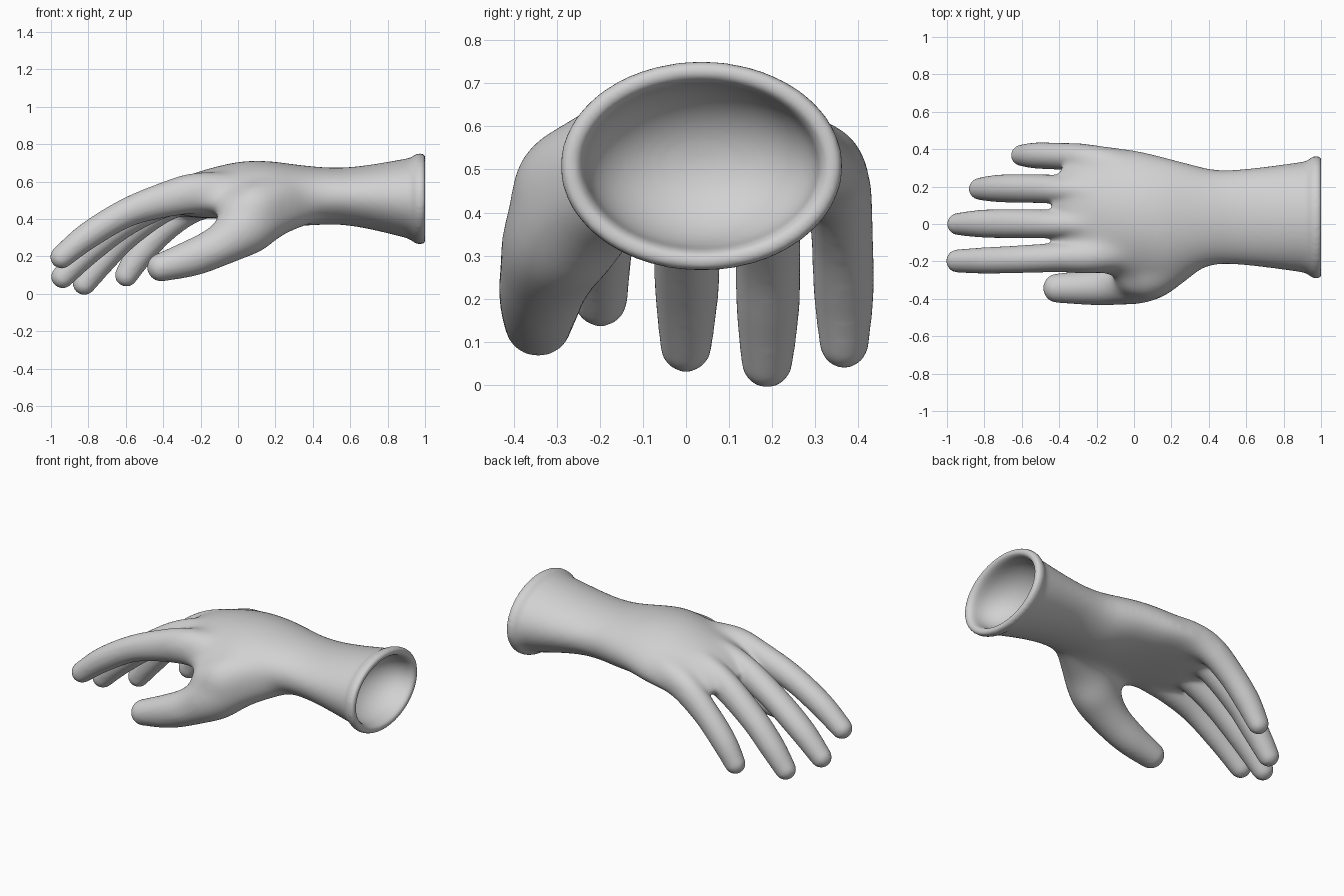
import bpy, bmesh, math
from mathutils import Vector

if "Cube" in bpy.data.objects:
    bpy.data.objects.remove(bpy.data.objects["Cube"])


def catmull(keys, steps):
    """Smooth rows of numbers through the key rows."""
    out = []
    n = len(keys)
    for i in range(n - 1):
        a, b, c, d = keys[max(i - 1, 0)], keys[i], keys[i + 1], keys[min(i + 2, n - 1)]
        for s in range(steps):
            t = s / steps
            out.append([0.5 * (2 * q + (r - p) * t + (2 * p - 5 * q + 4 * r - u) * t * t
                               + (3 * q - p - 3 * r + u) * t ** 3)
                        for p, q, r, u in zip(a, b, c, d)])
    return out + [list(keys[-1])]


def ramp(v, lo, hi):
    t = min(max((v - lo) / (hi - lo), 0), 1)
    return t * t * (3 - 2 * t)


def skin(bm, rings):
    """Bridge rings of points into a closed tube."""
    loops = [[bm.verts.new(p) for p in ring] for ring in rings]
    n = len(loops[0])
    for a, b in zip(loops, loops[1:]):
        for i in range(n):
            j = (i + 1) % n
            bm.faces.new((a[i], a[j], b[j], b[i]))
    bm.faces.new(loops[0][::-1])
    bm.faces.new(loops[-1])


def ellipse(c, side, up, rs, ru, n=48):
    return [c + side * rs * math.cos(2 * math.pi * i / n) + up * ru * math.sin(2 * math.pi * i / n)
            for i in range(n)]


def digit(bm, keys):
    """Tapered finger along keys of (x, y, z, half width, half height), with a round tip."""
    rows = catmull(keys, 6)
    rings = []
    for i, r in enumerate(rows):
        a, b = rows[max(i - 1, 0)], rows[min(i + 1, len(rows) - 1)]
        t = (Vector(b[:3]) - Vector(a[:3])).normalized()
        side = t.cross(Vector((0, 0, 1))).normalized()
        up = side.cross(t)
        rings.append(ellipse(Vector(r[:3]), side, up, r[3], r[4]))
    c, rs, ru = Vector(rows[-1][:3]), rows[-1][3], rows[-1][4]
    for k in range(1, 7):
        ang = k / 6 * math.radians(86)
        rings.append(ellipse(c + t * ru * math.sin(ang), side, up,
                             rs * math.cos(ang), ru * math.cos(ang)))
    skin(bm, rings)


def slab(bm, rows):
    """Upright elliptical sections of (x, y, z, half width, half height), arched over the palm."""
    rings = []
    for r in rows:
        ring = ellipse(Vector(r[:3]), Vector((0, 1, 0)), Vector((0, 0, 1)), r[3], r[4])
        arch = 0.45 * (1 - ramp(r[0], 0.0, 0.35))
        for p in ring:
            p.z -= arch * (p.y - 0.04) ** 2
        rings.append(ring)
    skin(bm, rings)


bm = bmesh.new()

# Palm, wrist and flared cuff, then rolled rim and hollow mouth
outer = catmull([
    (-0.44, 0.04, 0.480, 0.18, 0.035),
    (-0.34, 0.07, 0.513, 0.28, 0.085),
    (-0.20, 0.08, 0.533, 0.335, 0.125),
    (0.00, 0.045, 0.553, 0.355, 0.154),
    (0.15, 0.02, 0.548, 0.345, 0.164),
    (0.30, 0.03, 0.528, 0.295, 0.166),
    (0.42, 0.036, 0.524, 0.260, 0.157),
    (0.55, 0.037, 0.522, 0.254, 0.153),
    (0.70, 0.037, 0.518, 0.268, 0.171),
    (0.90, 0.037, 0.511, 0.295, 0.212)], 6)
rim = [(0.93, 0.304, 0.223), (0.945, 0.318, 0.236), (0.965, 0.328, 0.243), (0.985, 0.328, 0.243),
       (1.0, 0.319, 0.234), (1.004, 0.304, 0.219), (0.998, 0.288, 0.205), (0.98, 0.275, 0.195)]
bowl = [(0.965 - 0.2 * math.sin(a), 0.270 * math.cos(a), 0.190 * math.cos(a))
        for a in (math.radians(8 * k) for k in range(1, 12))]
slab(bm, outer + [(x, 0.036, 0.508, w, h) for x, w, h in rim + bowl])

# Index, middle, ring and little fingers
digit(bm, [(0.05, -0.13, 0.56, 0.09, 0.08), (-0.2, -0.167, 0.543, 0.098, 0.111),
           (-0.4, -0.178, 0.500, 0.080, 0.093), (-0.6, -0.188, 0.431, 0.074, 0.077),
           (-0.8, -0.195, 0.312, 0.07, 0.072), (-0.943, -0.198, 0.197, 0.062, 0.062)])
digit(bm, [(0.0, 0.0, 0.56, 0.08, 0.08), (-0.2, 0.0, 0.55, 0.085, 0.10),
           (-0.4, 0.0, 0.495, 0.078, 0.09), (-0.6, 0.002, 0.385, 0.077, 0.077),
           (-0.8, 0.002, 0.23, 0.075, 0.073), (-0.938, 0.0, 0.091, 0.060, 0.062)])
digit(bm, [(0.0, 0.15, 0.55, 0.08, 0.08), (-0.2, 0.17, 0.543, 0.085, 0.10),
           (-0.4, 0.185, 0.468, 0.078, 0.088), (-0.6, 0.19, 0.314, 0.076, 0.077),
           (-0.73, 0.190, 0.175, 0.073, 0.073), (-0.822, 0.188, 0.055, 0.060, 0.062)])
digit(bm, [(0.05, 0.25, 0.53, 0.09, 0.08), (-0.1, 0.310, 0.516, 0.092, 0.10),
           (-0.25, 0.350, 0.467, 0.080, 0.095), (-0.4, 0.362, 0.350, 0.072, 0.079),
           (-0.52, 0.366, 0.217, 0.070, 0.073), (-0.597, 0.367, 0.100, 0.058, 0.062)])

# Thumb with its fleshy base, and the web up to the back of the hand
digit(bm, [(0.42, -0.06, 0.50, 0.10, 0.11), (0.2, -0.20, 0.435, 0.13, 0.13),
           (0.05, -0.286, 0.355, 0.138, 0.145), (-0.1, -0.325, 0.260, 0.110, 0.113),
           (-0.25, -0.339, 0.192, 0.093, 0.098), (-0.41, -0.343, 0.142, 0.078, 0.076)])
digit(bm, [(0.40, -0.08, 0.52, 0.10, 0.12), (0.2, -0.20, 0.490, 0.13, 0.14),
           (0.08, -0.265, 0.445, 0.145, 0.15), (0.015, -0.275, 0.43, 0.12, 0.125)])

raw = bpy.data.meshes.new("raw_parts")
bm.to_mesh(raw)
bm.free()
glove = bpy.data.objects.new("glove", raw)
bpy.context.collection.objects.link(glove)

# Fuse all parts into one skin
fuse = glove.modifiers.new("fuse", 'REMESH')
fuse.mode = 'VOXEL'
fuse.voxel_size = 0.0105
fuse.use_smooth_shade = True
fused = bpy.data.meshes.new_from_object(
    glove.evaluated_get(bpy.context.evaluated_depsgraph_get()))
glove.modifiers.clear()
glove.data = fused

# Soften everything a little, and the palm and web a lot
palm = glove.vertex_groups.new(name="palm")
for v in fused.vertices:
    x, y, z = v.co
    w = ramp(x, -0.42, -0.1) * (1 - ramp(x, 0.4, 0.6)) * ramp(z, 0.2, 0.34)
    if w > 0.001:
        palm.add([v.index], w, 'REPLACE')
for name, count in (("soften", 10), ("blend_palm", 130)):
    mod = glove.modifiers.new(name, 'SMOOTH')
    mod.factor = 0.5
    mod.iterations = count
glove.modifiers["blend_palm"].vertex_group = "palm"

rubber = bpy.data.materials.new("light grey rubber")
rubber.diffuse_color = (0.64, 0.64, 0.64, 1)
rubber.use_nodes = True
rubber.node_tree.nodes["Principled BSDF"].inputs["Base Color"].default_value = rubber.diffuse_color
fused.materials.clear()
fused.materials.append(rubber)
